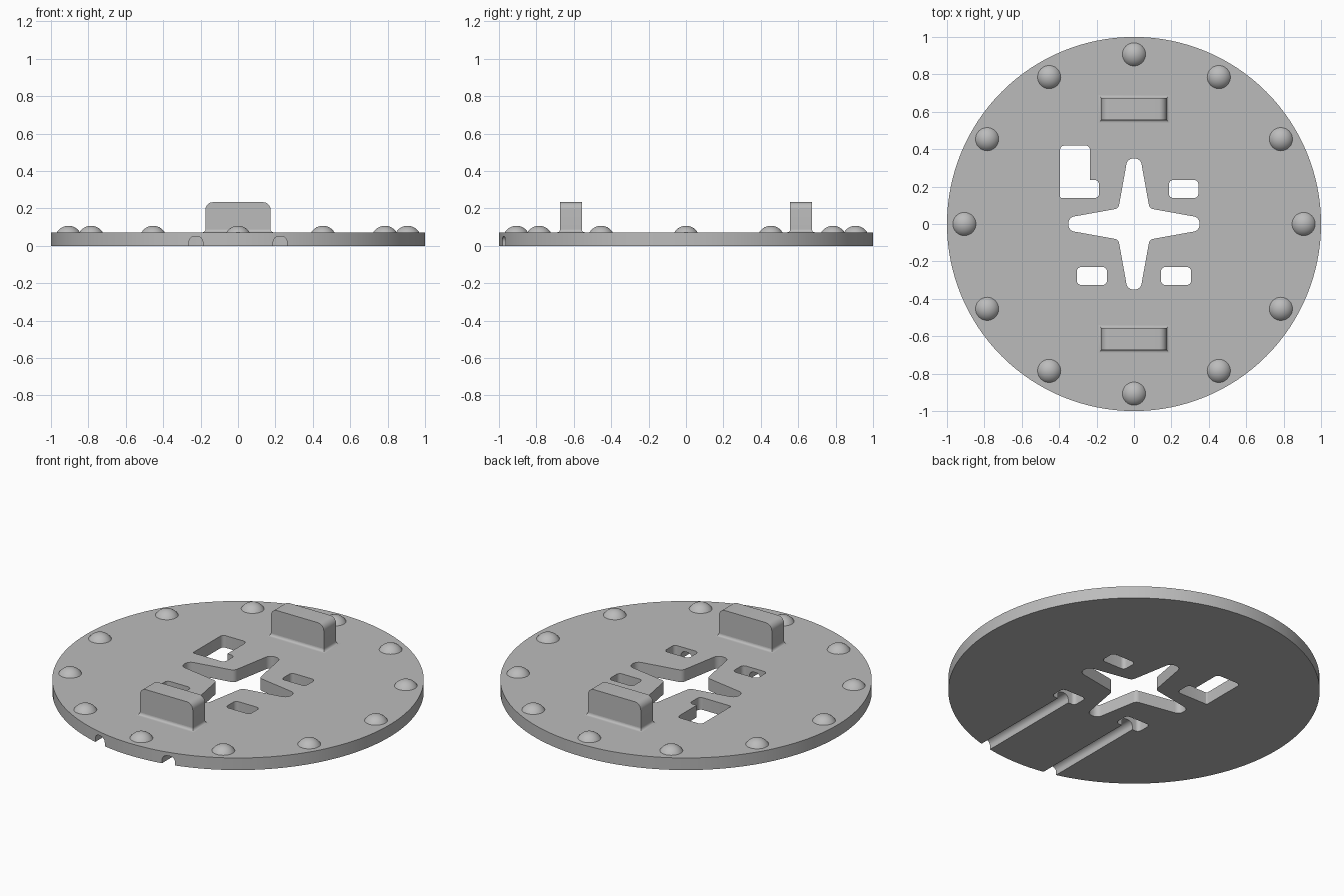
import bpy, bmesh
from math import sin, cos, pi, radians, asin, hypot
from mathutils import Vector, Matrix

if "Cube" in bpy.data.objects:
    bpy.data.objects.remove(bpy.data.objects["Cube"])

THICK = 0.072

grey = bpy.data.materials.new("light_grey")
grey.use_nodes = True
grey.diffuse_color = (0.5, 0.5, 0.5, 1)
grey.node_tree.nodes["Principled BSDF"].inputs["Base Color"].default_value = (0.5, 0.5, 0.5, 1)


def make_object(name, bm):
    bmesh.ops.recalc_face_normals(bm, faces=bm.faces)
    mesh = bpy.data.meshes.new(name)
    bm.to_mesh(mesh)
    bm.free()
    obj = bpy.data.objects.new(name, mesh)
    bpy.context.collection.objects.link(obj)
    mesh.materials.append(grey)
    return obj


def smooth(obj):
    bpy.ops.object.select_all(action='DESELECT')
    obj.select_set(True)
    bpy.context.view_layer.objects.active = obj
    bpy.ops.object.shade_smooth_by_angle(angle=radians(30))


def rounded(corners, steps=6):
    """Outline from (x, y, radius) corners, each rounded by a tangent arc."""
    out = []
    for i, (x, y, r) in enumerate(corners):
        p = Vector((x, y))
        if r == 0:
            out.append(p)
            continue
        a = (Vector(corners[i - 1][:2]) - p).normalized()
        b = (Vector(corners[(i + 1) % len(corners)][:2]) - p).normalized()
        half = a.angle(b) / 2
        centre = p + (a + b).normalized() * r / sin(half)
        start = p + a * r / (sin(half) / cos(half)) - centre
        end = p + b * r / (sin(half) / cos(half)) - centre
        sweep = start.angle_signed(end)
        for k in range(steps + 1):
            out.append(centre + Matrix.Rotation(-sweep * k / steps, 2) @ start)
    return out


def rect(x0, x1, y0, y1, r):
    return rounded([(x0, y0, r), (x1, y0, r), (x1, y1, r), (x0, y1, r)])


def prism(name, outline, low, high, upright=False):
    """Extrude an outline along z, or along y when upright."""
    bm = bmesh.new()
    verts = [bm.verts.new((p[0], low, p[1]) if upright else (p[0], p[1], low))
             for p in outline]
    face = bm.faces.new(verts)
    new = bmesh.ops.extrude_face_region(bm, geom=[face])["geom"]
    shift = Vector((0, high - low, 0)) if upright else Vector((0, 0, high - low))
    bmesh.ops.translate(bm, vec=shift, verts=[v for v in new if isinstance(v, bmesh.types.BMVert)])
    return make_object(name, bm)


# Round base plate
circle = [(cos(2 * pi * i / 128), sin(2 * pi * i / 128)) for i in range(128)]
plate = prism("base_plate", circle, 0, THICK)

# Openings: four-armed star, three slots and an L-shaped window
star = []
for k in range(4):
    turn = Matrix.Rotation(k * pi / 2, 2)
    for x, y, r in [(0.35, -0.035, 0.036), (0.35, 0.035, 0.036), (0.083, 0.083, 0.03)]:
        p = turn @ Vector((x, y))
        star.append((p.x, p.y, r))
c = 0.022
window = [(-0.395, 0.139, 0.008), (-0.187, 0.139, c), (-0.187, 0.235, c),
          (-0.235, 0.235, 0.004), (-0.235, 0.419, c), (-0.395, 0.419, c)]
openings = [rounded(star), rounded(window), rect(0.187, 0.344, 0.139, 0.235, c)]
openings += [rect(x - 0.08, x + 0.08, -0.326, -0.23, c) for x in (-0.225, 0.225)]
cutters = [prism("opening_cutter", o, -0.1, 0.2) for o in openings]

# Arched wire grooves under the plate, from the front rim to the slots
for x in (-0.225, 0.225):
    arch = rounded([(x - 0.037, -0.05, 0), (x + 0.037, -0.05, 0),
                    (x + 0.037, 0.05, 0.03), (x - 0.037, 0.05, 0.03)])
    cutters.append(prism("groove_cutter", arch, -1.1, -0.28, upright=True))

bpy.context.view_layer.objects.active = plate
for cutter in cutters:
    cutter.hide_render = True
    mod = plate.modifiers.new("cut", 'BOOLEAN')
    mod.operation = 'DIFFERENCE'
    mod.solver = 'EXACT'
    mod.object = cutter
    bpy.ops.object.modifier_apply(modifier=mod.name)
for cutter in cutters:
    bpy.data.objects.remove(cutter)
smooth(plate)

# Upright tabs with rounded top corners and a filleted foot
W, INNER, OUTER, F = 0.174, 0.557, 0.673, 0.016
for name, side in (("front", -1), ("back", 1)):
    y0, y1 = sorted((side * INNER, side * OUTER))
    face = rounded([(-W, THICK - 0.01, 0), (W, THICK - 0.01, 0),
                    (W, 0.233, 0.04), (-W, 0.233, 0.04)], 8)
    smooth(prism(name + "_tab", face, y0, y1, upright=True))

    bm = bmesh.new()
    rings = []
    for k in range(6):
        a = k / 5 * pi / 2
        o, z = F * (1 - sin(a)), THICK + F * (1 - cos(a))
        rings.append([bm.verts.new(p) for p in (
            (-W - o, y0 - o, z), (W + o, y0 - o, z),
            (W + o, y1 + o, z), (-W - o, y1 + o, z))])
    for lower, upper in zip(rings, rings[1:]):
        for i in range(4):
            j = (i + 1) % 4
            bm.faces.new((lower[i], lower[j], upper[j], upper[i]))
    smooth(make_object(name + "_tab_fillet", bm))

# Ring of twelve low domes
CAP_R, CAP_H = 0.062, 0.035
ball = (CAP_R ** 2 + CAP_H ** 2) / (2 * CAP_H)
edge = asin(CAP_R / ball)
for n in range(12):
    angle = n * pi / 6
    centre = Vector((0.907 * cos(angle), 0.907 * sin(angle), THICK + CAP_H - ball))
    bm = bmesh.new()
    arc = [bm.verts.new((ball * sin(edge * k / 8), 0, ball * cos(edge * k / 8)))
           for k in range(9)]
    edges = [bm.edges.new(pair) for pair in zip(arc, arc[1:])]
    bmesh.ops.spin(bm, geom=arc + edges, axis=(0, 0, 1), cent=(0, 0, 0),
                   angle=2 * pi, steps=32)
    bmesh.ops.remove_doubles(bm, verts=bm.verts, dist=0.0001)
    bmesh.ops.translate(bm, vec=centre, verts=bm.verts)
    dome = make_object("dome_%02d" % (n + 1), bm)
    # Open caps: make sure the shell faces outward
    if sum(f.normal.z for f in dome.data.polygons) < 0:
        dome.data.flip_normals()
    smooth(dome)
